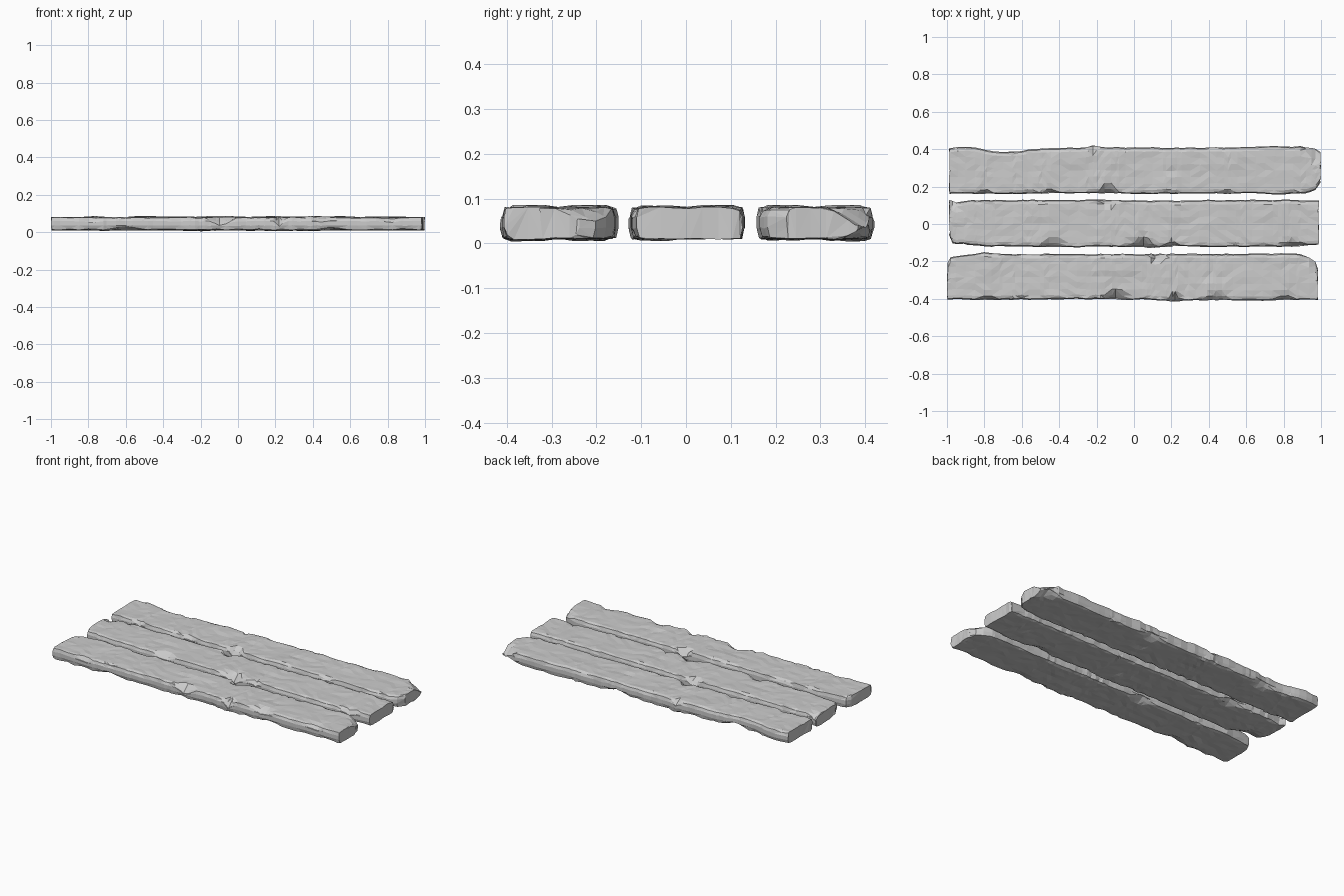
import bpy, bmesh, random

if "Cube" in bpy.data.objects:
    bpy.data.objects.remove(bpy.data.objects["Cube"])

# Cross-section: (side, distance in from that edge, height fraction)
HALF = [0.0, 0.018, 0.05, 0.085]


def lerp(points, x):
    if x <= points[0][0]:
        return points[0][1]
    for (x0, y0), (x1, y1) in zip(points, points[1:]):
        if x <= x1:
            return y0 + (y1 - y0) * (x - x0) / (x1 - x0)
    return points[-1][1]


def plank(name, seed, x_range, low_edge, high_edge, chips, under):
    rnd = random.Random(seed)
    x_min, x_max = x_range

    # Stations along the board, with extra ones at outline points and chips
    wanted = [x for x, _ in low_edge + high_edge]
    for x, _, w, _, _ in chips + under:
        wanted += [x - w, x - w * 0.3, x + w * 0.3, x + w]
    wanted += [x_min + (x_max - x_min) * i / 40 for i in range(41)]
    stations = [x_min]
    for x in sorted(wanted):
        if x - stations[-1] > 0.014 and x < x_max - 0.014:
            stations.append(x)
    stations.append(x_max)

    # Ring order: bottom low->high, high side, top high->low, low side
    ring = [(-1, e, 0) for e in HALF] + [(0, 0, 0)] + [(1, e, 0) for e in reversed(HALF)]
    ring += [(1, -0.004, 0.35), (1, -0.004, 0.7)]
    ring += [(1, e, 1) for e in HALF] + [(0, 0, 1)] + [(-1, e, 1) for e in reversed(HALF)]
    ring += [(-1, -0.004, 0.7), (-1, -0.004, 0.35)]

    bm = bmesh.new()
    loops = []
    for x in stations:
        lo, hi = lerp(low_edge, x), lerp(high_edge, x)
        ends = x in (x_min, x_max)
        wob = {s: rnd.uniform(-0.003, 0.003) for s in (-1, 1)}
        loop = []
        for s, e, f in ring:
            if s == 0:
                y = (lo + hi) / 2
                dist = 1
            else:
                y = (lo + e + wob[s]) if s < 0 else (hi - e + wob[s])
                dist = e
            rough = rnd.uniform(-0.002, 0.002)
            z = 0.011 + 0.069 * f + rough
            if f in (0, 1) and e == 0 and s:
                # Worn long corners
                wear = rnd.uniform(0.0, 0.007)
                z += wear if f == 0 else -wear
                y -= s * wear * 0.5
            for cx, cs, w, dy, dz in chips:
                t = (1 - abs(x - cx) / w) if s == cs else 0
                k = t - max(dist, 0) / dy
                if t > 0 and k > 0 and f > 0:
                    z = min(z, 0.08 - dz * k)
            for cx, cs, w, dy, dz in under:
                t = (1 - abs(x - cx) / w) if s == cs else 0
                k = t - max(dist, 0) / dy
                if t > 0 and k > 0 and f < 1:
                    z = max(z, 0.012 + dz * k)
            px = x
            if ends:
                px += rnd.uniform(0, 0.006) * (1 if x < 0 else -1)
            loop.append(bm.verts.new((px, y, z)))
        loops.append(loop)

    # Gentle swellings on the top and underside
    for _ in range(9):
        cx, sign = rnd.uniform(-0.8, 0.8), rnd.choice((0, 1, 1))
        w, h, s = rnd.uniform(0.06, 0.14), rnd.uniform(0.003, 0.006), rnd.choice((-1, 1))
        for loop in loops:
            t = 1 - abs(loop[0].co.x - cx) / w
            if t > 0:
                for v, (side, e, f) in zip(loop, ring):
                    if f == sign and side in (0, s) and e != 0.0:
                        v.co.z += h * t * (1 if f else -1)

    n = len(ring)
    for a, b in zip(loops, loops[1:]):
        for i in range(n):
            j = (i + 1) % n
            bm.faces.new((a[i], a[j], b[j], b[i]))
    bm.faces.new(loops[0])
    bm.faces.new(loops[-1])
    for v in bm.verts:
        v.co.z = min(0.086, max(0.0, v.co.z))
    bmesh.ops.triangulate(bm, faces=bm.faces[:])
    bmesh.ops.recalc_face_normals(bm, faces=bm.faces[:])
    mesh = bpy.data.meshes.new(name)
    bm.to_mesh(mesh)
    bm.free()
    obj = bpy.data.objects.new(name, mesh)
    bpy.context.collection.objects.link(obj)


# Back board
plank("back_plank", 3, (-0.99, 1.0),
      [(-0.99, .167), (-.8, .165), (-.3, .168), (.1, .165), (.6, .168), (.8, .163),
       (.93, .17), (.97, .188), (1.0, .225)],
      [(-0.99, .40), (-.9, .41), (-.82, .40), (-.75, .385), (-.65, .382), (-.5, .40),
       (-.3, .403), (-.22, .415), (-.12, .405), (.4, .403), (.6, .41), (.9, .41),
       (.96, .40), (1.0, .383)],
      [(-.14, -1, .06, .05, .06), (-.45, -1, .06, .025, .03), (.5, -1, .06, .02, .02),
       (.98, 1, .09, .08, .05), (-.22, 1, .04, .04, .03), (-.8, -1, .05, .02, .03)],
      [(.2, 1, .1, .05, .03), (-.6, 1, .1, .05, .03), (.95, 1, .1, .06, .03)])

# Middle board
plank("middle_plank", 8, (-0.99, 0.99),
      [(-.99, -.06), (-.97, -.10), (-.9, -.105), (-.8, -.117), (-.4, -.12), (-.2, -.118),
       (.1, -.122), (.2, -.115), (.8, -.118), (.93, -.11), (.99, -.105)],
      [(-.99, .122), (-.96, .113), (-.9, .122), (-.5, .125), (.2, .122), (.7, .126),
       (.99, .122)],
      [(-.14, 1, .06, .05, .05), (.05, -1, .09, .06, .055), (-.43, -1, .08, .06, .04),
       (.2, -1, .05, .03, .03), (.85, -1, .08, .03, .04), (-.97, 1, .06, .05, .03)],
      [(-.9, -1, .14, .08, .03), (.6, -1, .1, .05, .02), (-.6, 1, .1, .04, .03)])

# Front board
plank("front_plank", 14, (-1.0, 0.985),
      [(-1.0, -.398), (-.8, -.402), (-.3, -.398), (.1, -.40), (.22, -.412), (.33, -.402),
       (.8, -.405), (.985, -.40)],
      [(-1.0, -.215), (-.98, -.178), (-.9, -.17), (-.8, -.157), (-.65, -.165),
       (0, -.165), (.5, -.163), (.88, -.16), (.94, -.183), (.97, -.205), (.985, -.24)],
      [(.13, 1, .06, .05, .05), (-.09, -1, .09, .06, .05), (.22, -1, .05, .05, .05),
       (.81, -1, .06, .04, .04), (.45, -1, .09, .05, .03), (-.78, -1, .06, .03, .04),
       (.97, 1, .09, .06, .03)],
      [(-.6, -1, .12, .05, .02), (.5, -1, .1, .05, .015), (-.2, 1, .1, .05, .03)])
